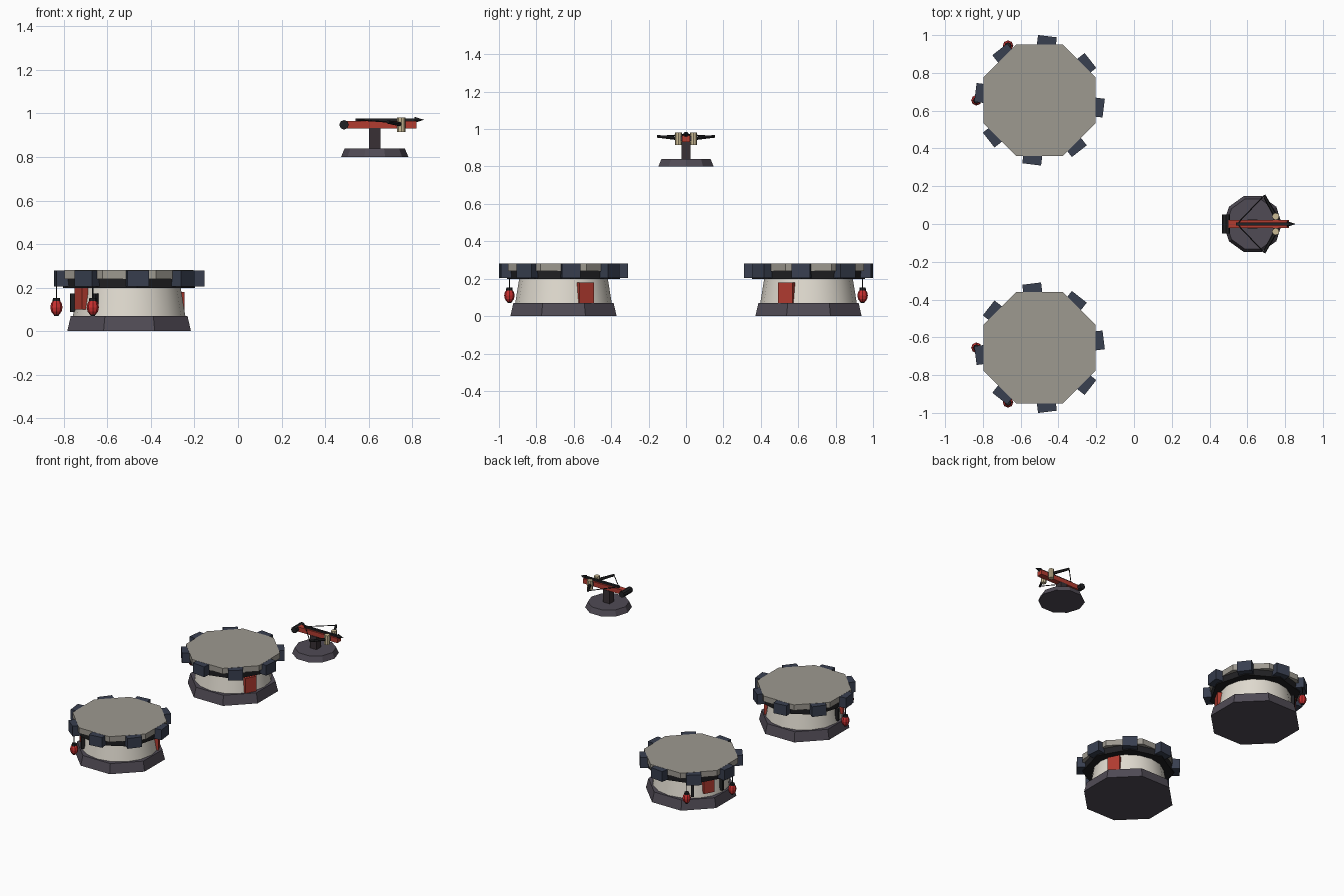
import bpy, bmesh
from math import radians, cos, sin, pi
from mathutils import Vector, Matrix

if "Cube" in bpy.data.objects:
    bpy.data.objects.remove(bpy.data.objects["Cube"])


def mat(name, c):
    m = bpy.data.materials.new(name)
    m.diffuse_color = (*c, 1)
    m.use_nodes = True
    m.node_tree.nodes["Principled BSDF"].inputs["Base Color"].default_value = m.diffuse_color
    return m


STONE = mat("dark_stone", (0.08, 0.07, 0.09))
PLASTER = mat("plaster", (0.75, 0.71, 0.63))
ROOF = mat("roof_stone", (0.34, 0.32, 0.28))
BLUE = mat("blue_slate", (0.04, 0.05, 0.08))
BLACK = mat("black_iron", (0.015, 0.015, 0.017))
RED = mat("red_paint", (0.45, 0.045, 0.03))
CRIMSON = mat("lantern_red", (0.6, 0.03, 0.03))
WOOD = mat("dark_wood", (0.04, 0.03, 0.035))
TAN = mat("rope_tan", (0.6, 0.5, 0.3))


def finish(name, bm, m, matrix):
    me = bpy.data.meshes.new(name)
    bm.transform(matrix)
    bm.to_mesh(me)
    bm.free()
    me.materials.append(m)
    ob = bpy.data.objects.new(name, me)
    bpy.context.collection.objects.link(ob)
    return ob


def box(name, loc, size, m, rot=0.0):
    bm = bmesh.new()
    bmesh.ops.create_cube(bm, size=1)
    return finish(name, bm, m, Matrix.Translation(loc) @ Matrix.Rotation(rot, 4, 'Z')
                  @ Matrix.Diagonal((*size, 1)))


def rod(name, a, b, r1, r2, m, n=8, rot=0.0):
    """Prism or cone frustum running from point a to point b."""
    a, b = Vector(a), Vector(b)
    d = b - a
    bm = bmesh.new()
    bmesh.ops.create_cone(bm, cap_ends=True, segments=n, radius1=r1, radius2=r2, depth=d.length)
    q = Vector((0, 0, 1)).rotation_difference(d).to_matrix().to_4x4()
    return finish(name, bm, m, Matrix.Translation((a + b) / 2) @ q @ Matrix.Rotation(rot, 4, 'Z'))


def tower(s):
    cx, cy = -0.5, s * 0.655
    k = 1 / cos(pi / 8)
    e = pi / 8

    def tier(name, z0, z1, r0, r1, m, n=8, rot=e):
        return rod(name, (cx, cy, z0), (cx, cy, z1), r0, r1, m, n, rot)

    def polar(deg, r, z):
        a = radians(s * deg)
        return (cx + r * cos(a), cy + r * sin(a), z), a

    def panel(name, deg, r, z, size, m):
        loc, a = polar(deg, r, z)
        box(name, loc, size, m, a)

    # stacked drum: plinth, wall, corbel, roof
    tier("tower_plinth", 0, 0.07, 0.284 * k, 0.268 * k, STONE)
    wall = tier("tower_wall", 0.07, 0.205, 0.258, 0.236, PLASTER, 16)
    for p in wall.data.polygons:
        p.use_smooth = len(p.vertices) == 4
    tier("tower_corbel", 0.198, 0.242, 0.305, 0.31, BLACK, 8, radians(s * -7))
    tier("tower_roof", 0.24, 0.281, 0.296 * k, 0.296 * k, ROOF)
    # battlement blocks
    for i in range(8):
        panel("battlement_block", -7 + 45 * i, 0.312, 0.2425, (0.06, 0.1, 0.075), BLUE)
    # door, banner and slits
    panel("tower_door", -28, 0.25, 0.125, (0.03, 0.085, 0.11), RED)
    panel("tower_banner", 152, 0.25, 0.15, (0.03, 0.075, 0.1), RED)
    for deg in (177, 127):
        panel("arrow_slit", deg, 0.258, 0.13, (0.025, 0.02, 0.085), BLACK)
    # hanging lanterns
    for deg in (180, 120):
        p, a = polar(deg, 0.334, 0.11)
        bm = bmesh.new()
        bmesh.ops.create_uvsphere(bm, u_segments=8, v_segments=6, radius=1)
        finish("lantern", bm, CRIMSON, Matrix.Translation(p) @ Matrix.Diagonal((0.028, 0.028, 0.038, 1)))
        x, y, z = p
        rod("lantern_cap", (x, y, 0.138), (x, y, 0.152), 0.018, 0.016, BLACK)
        rod("lantern_foot", (x, y, 0.07), (x, y, 0.08), 0.01, 0.013, BLACK)
        rod("lantern_cord", (x, y, 0.15), (x, y, 0.206), 0.003, 0.003, BLACK, 6)


tower(1)
tower(-1)

# ballista stand
X = 0.628
rod("ballista_base", (X, 0, 0.8), (X, 0, 0.84), 0.155, 0.138, STONE, 10, pi / 2)
box("ballista_post", (X, 0, 0.885), (0.052, 0.05, 0.095), WOOD)
# stock, winch and bolt
box("ballista_stock", (0.655, 0, 0.948), (0.33, 0.042, 0.034), RED)
rod("winch", (0.487, -0.05, 0.948), (0.487, 0.05, 0.948), 0.022, 0.022, BLACK)
box("bolt_shaft", (0.68, 0, 0.971), (0.28, 0.016, 0.014), BLACK)
rod("bolt_tip", (0.81, 0, 0.971), (0.855, 0, 0.971), 0.016, 0, BLACK, 6)
box("cross_beam", (0.75, 0, 0.95), (0.03, 0.09, 0.028), WOOD)
# spools, arms and bowstring
for s in (1, -1):
    rod("torsion_spool", (0.75, s * 0.04, 0.914), (0.75, s * 0.04, 0.982), 0.019, 0.019, TAN)
    rod("bow_arm", (0.75, s * 0.04, 0.95), (0.688, s * 0.152, 0.961), 0.011, 0.008, BLACK, 6)
    rod("bowstring", (0.688, s * 0.15, 0.961), (0.545, 0, 0.971), 0.003, 0.003, BLACK, 6)
